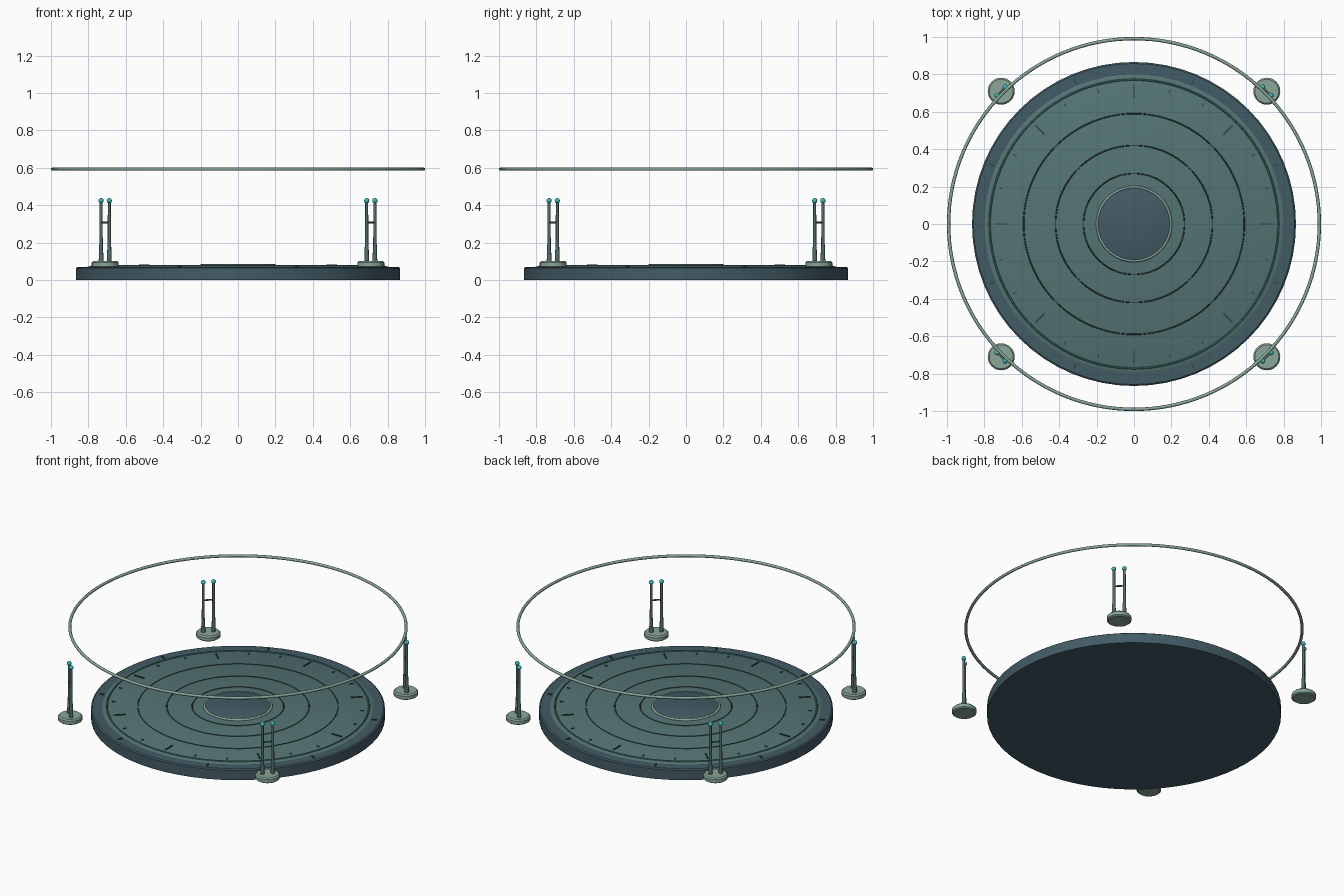
import bpy
from math import sin, cos, pi, radians, sqrt
from mathutils import Vector

if "Cube" in bpy.data.objects:
    bpy.data.objects.remove(bpy.data.objects["Cube"])


def material(name, rgb):
    m = bpy.data.materials.new(name)
    m.diffuse_color = (*rgb, 1)
    m.use_nodes = True
    m.node_tree.nodes["Principled BSDF"].inputs["Base Color"].default_value = m.diffuse_color
    return m


BASE = material("dark_metal", (0.055, 0.105, 0.13))
DECK = material("deck_metal", (0.09, 0.175, 0.175))
DARK = material("groove", (0.03, 0.06, 0.065))
TRIM = material("pale_trim", (0.25, 0.38, 0.32))
POST = material("post_metal", (0.09, 0.15, 0.15))
GLOW = material("glow", (0.05, 0.48, 0.48))
GLOW_DIM = material("dim_glow", (0.06, 0.24, 0.22))


def finish(name, mat, angle=35):
    ob = bpy.context.object
    ob.name = name
    ob.data.materials.append(mat)
    bpy.ops.object.shade_smooth_by_angle(angle=radians(angle))
    return ob


def lathe(name, profile, mat, n=64, at=(0, 0, 0)):
    """Revolve (r, z) points; first and last rings are capped."""
    verts = [(r * cos(2 * pi * i / n), r * sin(2 * pi * i / n), z)
             for r, z in profile for i in range(n)]
    faces = [(k * n + i, k * n + (i + 1) % n, (k + 1) * n + (i + 1) % n, (k + 1) * n + i)
             for k in range(len(profile) - 1) for i in range(n)]
    last = (len(profile) - 1) * n
    faces += [tuple(reversed(range(n))), tuple(range(last, last + n))]
    me = bpy.data.meshes.new(name)
    me.from_pydata(verts, [], faces)
    ob = bpy.data.objects.new(name, me)
    ob.location = at
    bpy.context.collection.objects.link(ob)
    bpy.ops.object.select_all(action='DESELECT')
    bpy.context.view_layer.objects.active = ob
    ob.select_set(True)
    return finish(name, mat)


def torus(name, R, r, z, mat, n=96, m=8):
    bpy.ops.mesh.primitive_torus_add(major_radius=R, minor_radius=r, major_segments=n,
                                     minor_segments=m, location=(0, 0, z))
    return finish(name, mat, 60)


def rod(name, a, b, r1, r2, mat):
    a, b = Vector(a), Vector(b)
    d = b - a
    bpy.ops.mesh.primitive_cone_add(vertices=12, radius1=r1, radius2=r2, depth=d.length,
                                    location=(a + b) / 2,
                                    rotation=d.to_track_quat('Z', 'Y').to_euler())
    return finish(name, mat)


def tick(name, angle, r, length, width, z, mat):
    bpy.ops.mesh.primitive_cube_add(size=1, location=(r * cos(angle), r * sin(angle), z),
                                    rotation=(0, 0, angle))
    ob = finish(name, mat)
    ob.scale = (length, width, 0.006)


# platform with a softened rim, and its raised deck
TOP = 0.077
lathe("platform_base", [(0.866, 0), (0.866, 0.064), (0.858, 0.070), (0.80, 0.071)], BASE)
lathe("platform_deck", [(0.80, 0.06), (0.80, 0.071), (0.785, TOP)], DECK)

# concentric deck lines
for i, r in enumerate((0.27, 0.42, 0.59)):
    torus(f"deck_line_{i}", r, 0.004, TOP - 0.001, DARK, m=6)
torus("deck_glow_line", 0.772, 0.005, TOP, GLOW_DIM, m=6)

# dial ticks: eight long, short ones between, and eight on the rim
for i in range(24):
    a = i * pi / 12
    if i % 3 == 0:
        tick("long_tick", a, 0.71, 0.07, 0.008, TOP + 0.002, DARK)
    else:
        tick("short_tick", a, 0.735, 0.02, 0.006, TOP + 0.001, DARK)
for i in range(8):
    tick("rim_tick", (i + 0.5) * pi / 4, 0.822, 0.03, 0.008, 0.072, DARK)

# central pad and collar
lathe("centre_pad", [(0.195, 0.06), (0.195, 0.081), (0.19, 0.083)], BASE)
torus("centre_collar", 0.197, 0.007, TOP + 0.001, TRIM)

# floating halo ring
torus("halo_ring", 0.991, 0.009, 0.593, TRIM, n=128, m=10)

# four corner pylons, each a puck with two linked posts set tangentially
for sx in (-1, 1):
    for sy in (-1, 1):
        c = Vector((0.71 * sx, 0.71 * sy, 0))
        t = Vector((-sy, sx, 0)) / sqrt(2) * 0.031
        lathe("pylon_puck", [(0.064, 0.067), (0.072, 0.073), (0.072, 0.094), (0.064, 0.102)],
              TRIM, 32, c)
        up = Vector((0, 0, 1))
        for s in (-1, 1):
            p = c + t * s
            rod("post_sleeve", p + up * 0.10, p + up * 0.19, 0.013, 0.010, POST)
            rod("post", p + up * 0.18, p + up * 0.42, 0.009, 0.008, POST)
            bpy.ops.mesh.primitive_uv_sphere_add(segments=16, ring_count=10, radius=0.014,
                                                 location=p + up * 0.424)
            finish("post_tip", GLOW, 60)
        rod("post_crossbar", c - t + up * 0.307, c + t + up * 0.307, 0.005, 0.005, POST)
